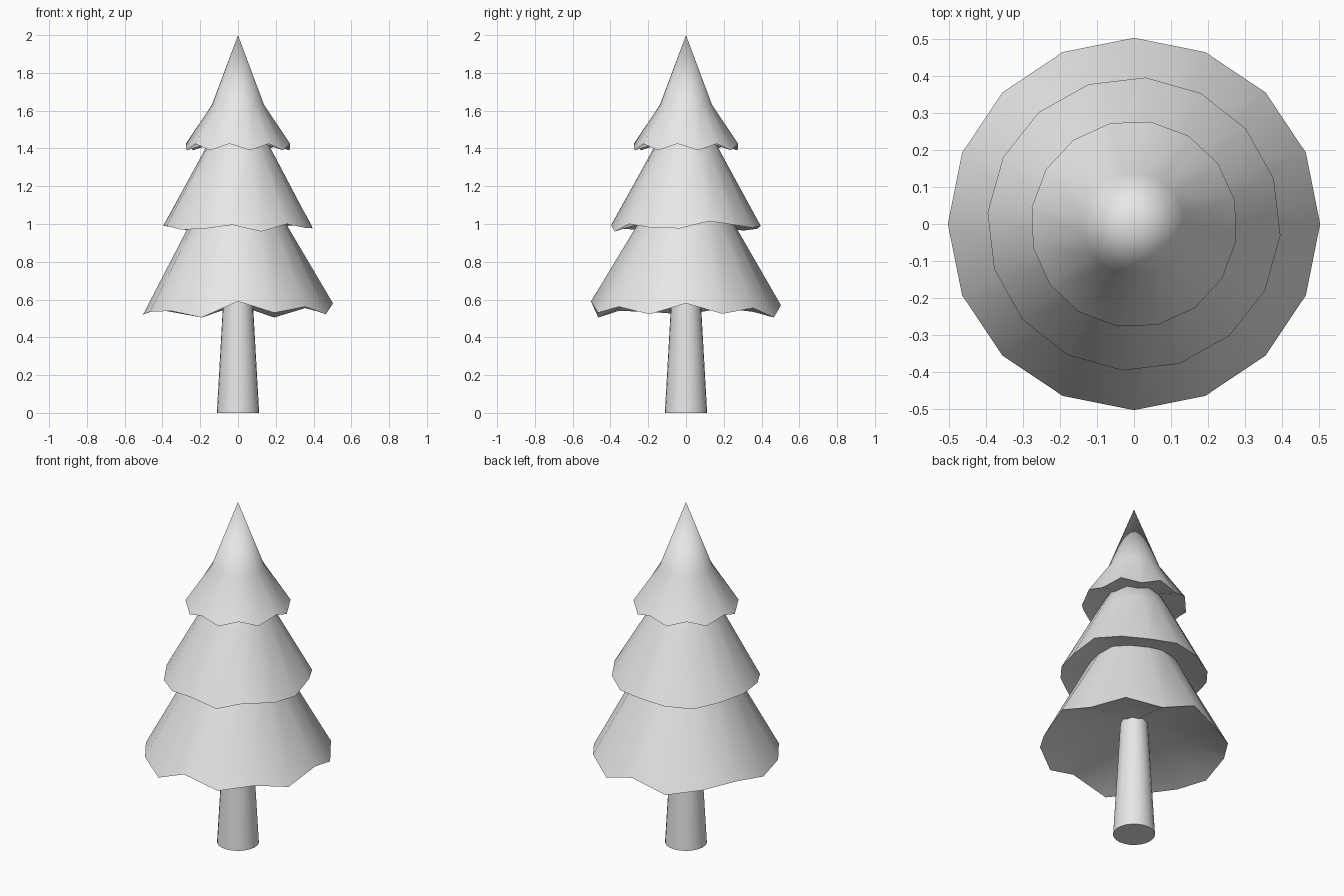
import bpy
import bmesh
import math

if "Cube" in bpy.data.objects:
    bpy.data.objects.remove(bpy.data.objects["Cube"])

SIDES = 16

grey = bpy.data.materials.new("plain_grey")
grey.diffuse_color = (0.8, 0.8, 0.8, 1.0)
grey.use_nodes = True
grey.node_tree.nodes["Principled BSDF"].inputs["Base Color"].default_value = grey.diffuse_color


def finish(name, bm, angle):
    """Turn a bmesh into a shaded object."""
    bmesh.ops.recalc_face_normals(bm, faces=bm.faces[:])
    mesh = bpy.data.meshes.new(name)
    bm.to_mesh(mesh)
    bm.free()
    mesh.materials.append(grey)
    obj = bpy.data.objects.new(name, mesh)
    bpy.context.collection.objects.link(obj)
    bpy.ops.object.select_all(action='DESELECT')
    obj.select_set(True)
    bpy.context.view_layer.objects.active = obj
    bpy.ops.object.shade_smooth_by_angle(angle=math.radians(angle))


def foliage_tier(name, radius, turn, rim_heights, mid, tip, hollow):
    """Flared cone with a ragged rim and a shallow hollow underside."""
    bm = bmesh.new()
    angles = [math.radians(turn + 360 * i / SIDES) for i in range(SIDES)]
    rim = [bm.verts.new((radius * math.cos(a), radius * math.sin(a),
                         rim_heights[i % len(rim_heights)]))
           for i, a in enumerate(angles)]
    waist = [bm.verts.new((mid[0] * math.cos(a), mid[0] * math.sin(a), mid[1]))
             for a in angles]
    top = bm.verts.new((0, 0, tip))
    under = bm.verts.new((0, 0, hollow))
    for i in range(SIDES):
        j = (i + 1) % SIDES
        bm.faces.new((rim[i], rim[j], waist[j], waist[i]))
        bm.faces.new((waist[i], waist[j], top))
        bm.faces.new((rim[j], rim[i], under))
    finish(name, bm, 60)


# Foliage, rim heights run counterclockwise from +x
foliage_tier("lower_foliage", 0.503, 0,
             [0.58, 0.525, 0.555, 0.505, 0.57, 0.505, 0.535, 0.555,
              0.52, 0.535, 0.54, 0.505, 0.59, 0.53, 0.562, 0.522],
             (0.255, 1.00), 1.46, 0.70)
foliage_tier("middle_foliage", 0.397, -4.5,
             [0.977, 1.015, 0.995, 0.98, 0.99, 0.975, 0.965, 0.985,
              0.99, 0.99, 0.97, 0.975, 0.995, 0.96, 1.0, 0.98],
             (0.2, 1.35), 1.72, 1.08)
foliage_tier("upper_foliage", 0.28, -9.2, [1.425, 1.39],
             (0.14, 1.63), 2.0, 1.47)

# Tapered trunk
bm = bmesh.new()
bmesh.ops.create_cone(bm, cap_ends=True, segments=24, radius1=0.112,
                      radius2=0.07, depth=0.74)
bmesh.ops.translate(bm, verts=bm.verts[:], vec=(0, 0, 0.37))
finish("trunk", bm, 40)
